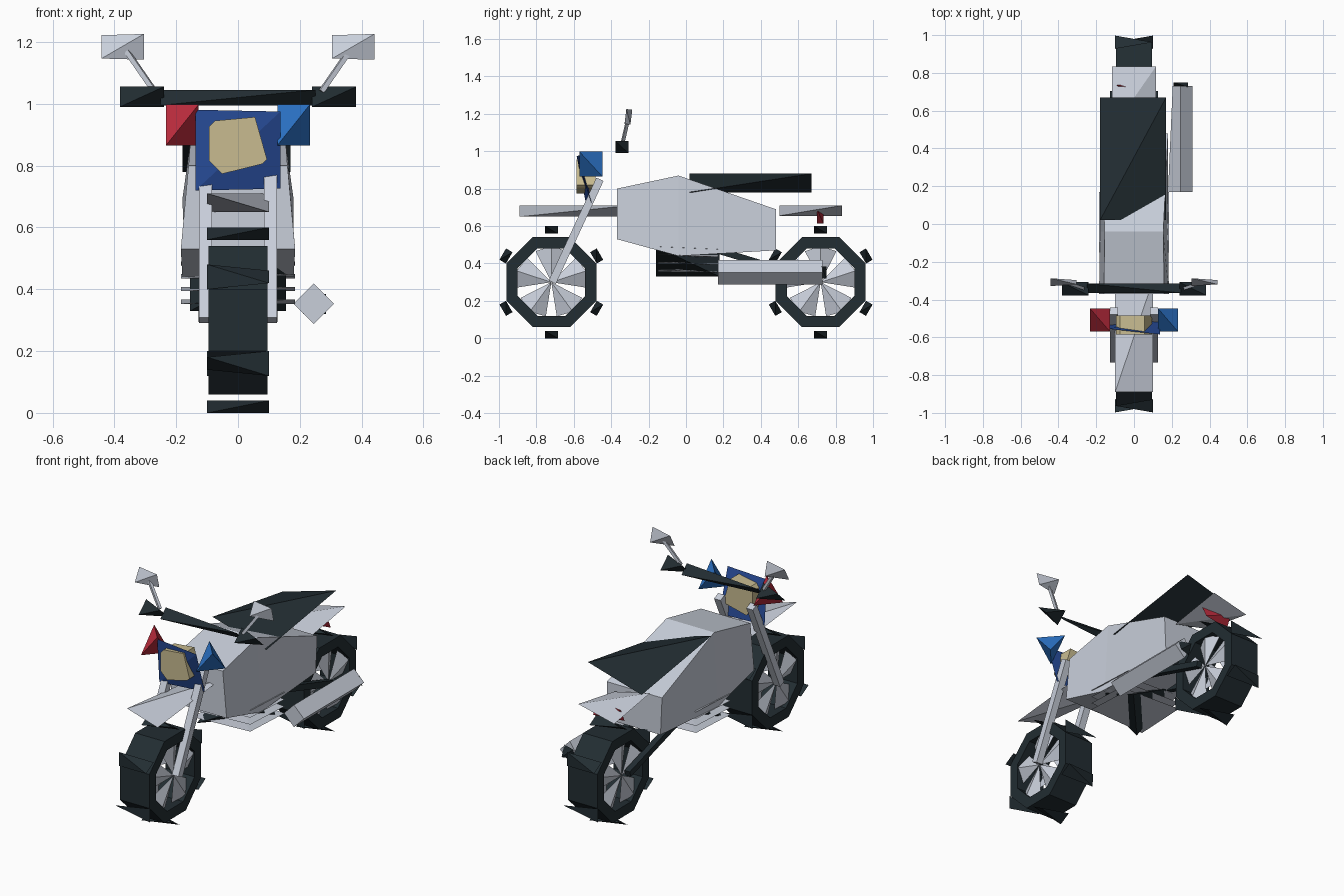
import bpy, bmesh
from math import sin, cos, pi, radians
from mathutils import Matrix, Vector

if "Cube" in bpy.data.objects:
    bpy.data.objects.remove(bpy.data.objects["Cube"], do_unlink=True)


def material(name, rgb):
    m = bpy.data.materials.new(name)
    m.use_nodes = True
    m.diffuse_color = (*rgb, 1)
    m.node_tree.nodes["Principled BSDF"].inputs["Base Color"].default_value = (*rgb, 1)
    return m


silver = material("silver", (0.58, 0.62, 0.70))
black = material("blue_black", (0.016, 0.026, 0.032))
blue = material("bright_blue", (0.026, 0.18, 0.60))
navy = material("deep_blue", (0.022, 0.075, 0.33))
red = material("red", (0.54, 0.027, 0.05))
tan = material("lamp_tan", (0.58, 0.50, 0.28))


def build(name, verts, faces, mat):
    bm = bmesh.new()
    vs = [bm.verts.new(v) for v in verts]
    for f in faces:
        bm.faces.new([vs[i] for i in f])
    bmesh.ops.recalc_face_normals(bm, faces=bm.faces)
    mesh = bpy.data.meshes.new(name)
    bm.to_mesh(mesh)
    bm.free()
    mesh.materials.append(mat)
    ob = bpy.data.objects.new(name, mesh)
    bpy.context.collection.objects.link(ob)
    return ob


def shard(name, size, mat, matrix, hand=-1):
    """Four-cornered wedge that uses alternate corners of a box."""
    verts = [matrix @ Vector((x * size[0] / 2, y * size[1] / 2, x * y * hand * size[2] / 2))
             for x in (-1, 1) for y in (-1, 1)]
    return build(name, verts, [(0, 1, 2), (0, 1, 3), (0, 2, 3), (1, 2, 3)], mat)


def shard_box(name, low, high, mat, hand=-1):
    low, high = Vector(low), Vector(high)
    return shard(name, high - low, mat, Matrix.Translation((low + high) / 2), hand)


def bar(name, a, b, width, mat):
    """Square rod between two points."""
    a, b = Vector(a), Vector(b)
    turn = (b - a).to_track_quat("Z", "Y").to_matrix().to_4x4()
    h = width / 2
    loops = [[Matrix.Translation(p) @ turn @ Vector(c)
              for c in ((-h, -h, 0), (h, -h, 0), (h, h, 0), (-h, h, 0))] for p in (a, b)]
    return loft(name, loops, mat)


def loft(name, loops, mat, closed=False):
    """Skin matching loops; cap the ends, or join last to first."""
    n, count = len(loops[0]), len(loops)
    faces = []
    for k in range(count if closed else count - 1):
        j = (k + 1) % count
        faces += [(k * n + i, k * n + (i + 1) % n, j * n + (i + 1) % n, j * n + i) for i in range(n)]
    if not closed:
        faces += [tuple(range(n)), tuple(range((count - 1) * n, count * n))]
    return build(name, [v for loop in loops for v in loop], faces, mat)


def polar(x, r, a, y):
    return (x, y + r * cos(a), 0.3 + r * sin(a))


# Wheels: octagonal tyre, five ridged spokes per side, six tread blocks
for label, y in (("front", -0.72), ("rear", 0.72)):
    rings = [[polar(x, r, (i + 0.5) * pi / 4, y) for i in range(8)]
             for r, x in ((0.26, -0.095), (0.26, 0.095), (0.195, 0.095), (0.195, -0.095))]
    loft(label + "_tyre", rings, black, closed=True)
    verts, faces = [], []
    for s in (-1, 1):
        for k in range(5):
            a, n = pi / 2 + k * 2 * pi / 5, len(verts)
            verts += [(s * 0.085, y, 0.3), polar(s * 0.05, 0.185, a - 0.47, y),
                      polar(s * 0.088, 0.195, a, y), polar(s * 0.05, 0.185, a + 0.47, y)]
            faces += [(n, n + 1, n + 2), (n, n + 2, n + 3)]
    build(label + "_spokes", verts, faces, silver)
    for k in range(6):
        m = (Matrix.Translation((0, y, 0.3)) @ Matrix.Rotation(k * pi / 3, 4, "X")
             @ Matrix.Translation((0, 0, 0.28)))
        shard(f"{label}_tread_{k + 1}", (0.2, 0.07, 0.04), black, m)

# Faceted tank body from three cross-sections: y, half widths and heights
sections = [(-0.37, 0.185, 0.53, 0.16, 0.80), (-0.04, 0.18, 0.44, 0.155, 0.87),
            (0.48, 0.17, 0.47, 0.18, 0.69)]
loft("tank_body", [[(-wb, y, zb), (wb, y, zb), (wt, y, zt), (-wt, y, zt)]
                   for y, wb, zb, wt, zt in sections], silver)

# Seat and mudguards
shard_box("seat", (-0.18, 0.02, 0.78), (0.17, 0.67, 0.88), black, 1)
shard_box("front_mudguard", (-0.1, -0.89, 0.65), (0.1, -0.3, 0.71), silver, 1)
shard_box("rear_mudguard", (-0.117, 0.5, 0.655), (0.117, 0.835, 0.71), silver, 1)
shard_box("tail_light", (-0.09, 0.70, 0.615), (0.09, 0.735, 0.69), red)

# Engine with cooling fins
shard_box("engine", (-0.155, -0.16, 0.33), (0.155, 0.18, 0.49), black)
for i in range(4):
    z = 0.36 + i * 0.041
    shard_box(f"engine_fin_{i + 1}", (-0.185, -0.15, z - 0.007), (0.185, 0.17, z + 0.007), silver)

# Exhaust: diamond tube with a dark tip
loft("exhaust", [[(0.245 - r, y, 0.353), (0.245, y, 0.288), (0.31, y, 0.353), (0.245, y, 0.418)]
                 for y, r in ((0.17, 0.065), (0.73, 0.04))], silver)
shard_box("exhaust_tip", (0.21, 0.725, 0.32), (0.285, 0.75, 0.385), black)

# Paired parts
for s, side in ((-1, "right"), (1, "left")):
    bar(side + "_fork", (s * 0.105, -0.715, 0.30), (s * 0.105, -0.46, 0.85), 0.042, silver)
    bar(side + "_swing_arm", (s * 0.11, 0.17, 0.47), (s * 0.11, 0.70, 0.31), 0.035, black)
    bar(side + "_mirror_stem", (s * 0.27, -0.34, 1.04), (s * 0.36, -0.31, 1.17), 0.016, silver)
    tilt = Matrix.Translation((s * 0.373, -0.308, 1.184)) @ Matrix.Rotation(radians(-7), 4, "X")
    shard(side + "_mirror", (0.137, 0.032, 0.08), silver, tilt)
    x0, x1 = sorted((s * 0.24, s * 0.382))
    shard_box(side + "_grip", (x0, -0.378, 0.99), (x1, -0.308, 1.055), black)
    x0, x1 = sorted((s * 0.127, s * 0.233))
    shard_box(side + "_signal", (x0, -0.57, 0.865), (x1, -0.447, 0.998), blue if s > 0 else red)
shard_box("handlebar", (-0.25, -0.365, 0.995), (0.25, -0.315, 1.045), black)

# Headlight panel and lamp
panel = Matrix.Translation((0, -0.545, 0.85)) @ Matrix.Rotation(radians(11), 4, "X")
shard("headlight_panel", (0.275, 0.03, 0.26), navy, panel)
outline = [(-0.094, 0.925), (-0.075, 0.945), (0.055, 0.957), (0.094, 0.82),
           (0.078, 0.805), (-0.052, 0.773), (-0.094, 0.815)]
loft("headlight", [[(x, y, z) for x, z in outline] for y in (-0.585, -0.485)], tan)
